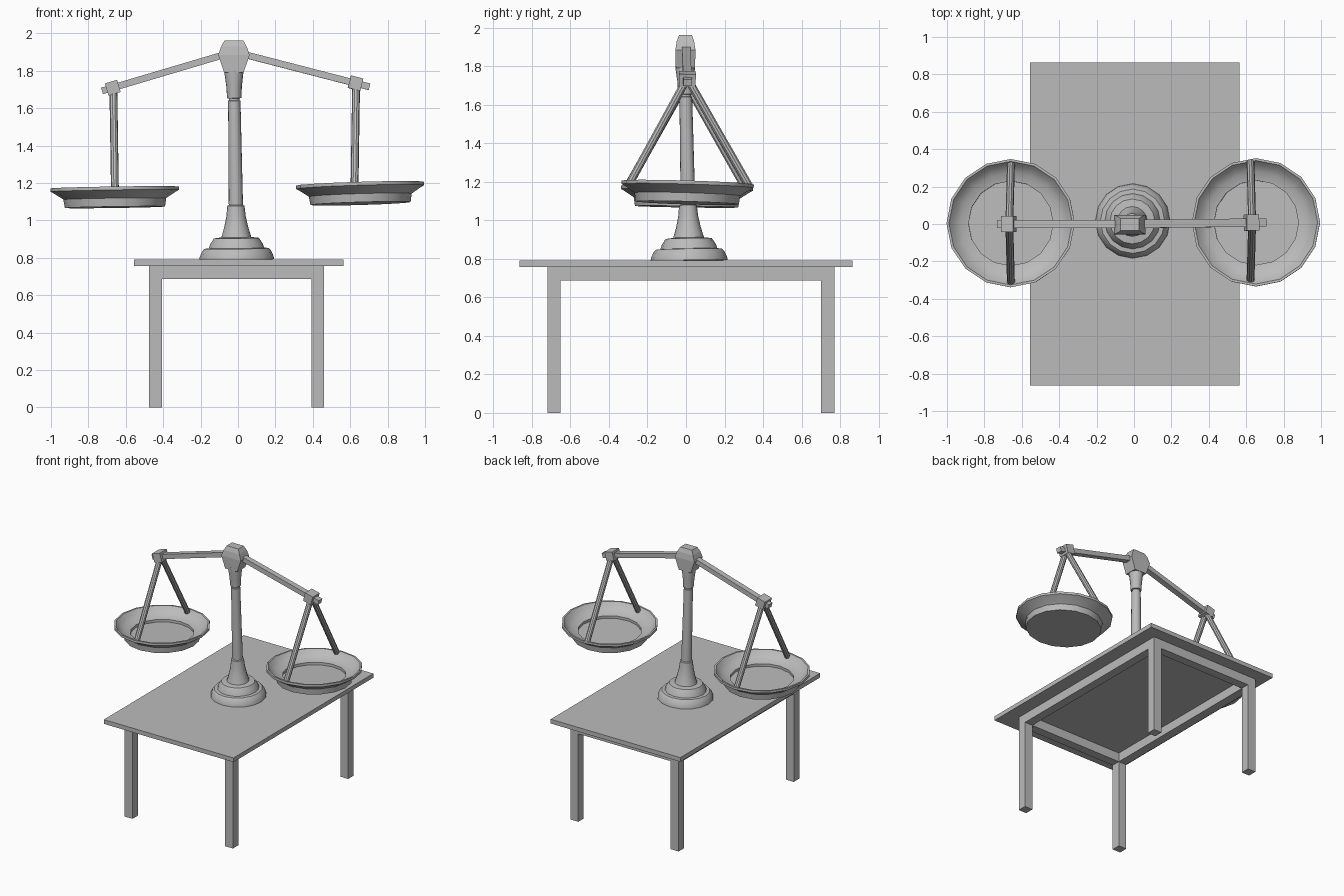
import bpy, bmesh, math
from mathutils import Vector, Matrix

cube = bpy.data.objects.get("Cube")
if cube:
    bpy.data.objects.remove(cube, do_unlink=True)

grey = bpy.data.materials.new("plain grey")
grey.use_nodes = True
grey.diffuse_color = (0.5, 0.5, 0.5, 1)
grey.node_tree.nodes["Principled BSDF"].inputs["Base Color"].default_value = (0.5, 0.5, 0.5, 1)


def finish(name, bm, matrix=None, smooth=False):
    if matrix is not None:
        bm.transform(matrix)
    bmesh.ops.recalc_face_normals(bm, faces=bm.faces)
    mesh = bpy.data.meshes.new(name)
    bm.to_mesh(mesh)
    bm.free()
    mesh.materials.append(grey)
    if smooth:
        mesh.shade_smooth()
        mesh.set_sharp_from_angle(angle=math.radians(30))
    obj = bpy.data.objects.new(name, mesh)
    bpy.context.collection.objects.link(obj)
    return obj


def along(start, end):
    """Matrix with z running from start towards end, placed at start."""
    d = Vector(end) - Vector(start)
    return Matrix.Translation(start) @ Vector((0, 0, 1)).rotation_difference(d).to_matrix().to_4x4()


def box(name, lo, hi, matrix=None):
    bm = bmesh.new()
    bmesh.ops.create_cube(bm, size=1)
    lo, hi = Vector(lo), Vector(hi)
    bm.transform(Matrix.Translation((lo + hi) / 2) @ Matrix.Diagonal((*(hi - lo), 1)))
    return finish(name, bm, matrix)


def lathe(name, profile, matrix, sides=16):
    """Spin (radius, height) points that begin and end on the axis."""
    bm = bmesh.new()
    verts = [bm.verts.new((r, 0, z)) for r, z in profile]
    edges = [bm.edges.new(pair) for pair in zip(verts, verts[1:])]
    bmesh.ops.spin(bm, geom=verts + edges, cent=(0, 0, 0), axis=(0, 0, 1),
                   angle=math.tau, steps=sides, use_merge=True)
    bmesh.ops.remove_doubles(bm, verts=bm.verts, dist=1e-4)
    return finish(name, bm, matrix, smooth=True)


def rod(name, start, end, radius, sides=10):
    length = (Vector(end) - Vector(start)).length
    return lathe(name, [(0, 0), (radius, 0), (radius, length), (0, length)],
                 along(start, end), sides)


# Table
X0, X1, Y0, Y1 = -0.475, 0.46, -0.72, 0.77
T, UNDER, APRON = 0.068, 0.757, 0.687
box("table_top", (-0.555, -0.863, UNDER), (0.565, 0.863, 0.79))
for sx, x in (("right", X0), ("left", X1 - T)):
    for sy, y in (("front", Y0), ("back", Y1 - T)):
        box(f"{sy}_{sx}_leg", (x, y, 0), (x + T, y + T, UNDER))
    box(f"{sx}_apron", (x, Y0 + T, APRON), (x + T, Y1 - T, UNDER))
for sy, y in (("front", Y0), ("back", Y1 - T)):
    box(f"{sy}_apron", (X0 + T, y, APRON), (X1 - T, y + T, UNDER))

# Turned column, leaning slightly
column_profile = [
    (0, 0), (0.2, 0), (0.198, 0.015), (0.185, 0.045), (0.172, 0.06), (0.148, 0.062),
    (0.14, 0.085), (0.12, 0.115), (0.08, 0.12), (0.065, 0.17), (0.052, 0.23),
    (0.046, 0.288), (0.038, 0.292), (0.038, 0.31), (0.033, 0.85), (0.028, 0.852),
    (0.028, 0.862), (0.038, 0.864), (0.042, 0.93), (0.051, 1.0), (0.051, 1.02), (0, 1.02)]
lathe("column", column_profile, along((-0.007, 0.016, 0.79), (-0.022, -0.004, 1.79)))

# Faceted head on top of the column
bm = bmesh.new()
rings = []
for z, hx, hy in ((1.79, 0.052, 0.05), (1.885, 0.084, 0.052), (1.93, 0.068, 0.045), (1.962, 0.05, 0.033)):
    rings.append([bm.verts.new((sx * hx, sy * hy, z))
                  for sx, sy in ((-1, -1), (1, -1), (1, 1), (-1, 1))])
bm.faces.new(rings[0])
bm.faces.new(rings[-1])
for a, b in zip(rings, rings[1:]):
    for i in range(4):
        j = (i + 1) % 4
        bm.faces.new((a[i], a[j], b[j], b[i]))
finish("head", bm, Matrix.Translation((-0.022, -0.003, 0)))

# Beam arms, sleeves, hangers and pans
pan_profile = [
    (0, 0), (0.268, 0), (0.275, 0.045), (0.285, 0.052), (0.325, 0.078), (0.343, 0.088),
    (0.343, 0.106), (0.33, 0.106), (0.308, 0.078), (0.272, 0.054), (0.226, 0.044),
    (0.226, 0.024), (0, 0.024)]
HUB = Vector((-0.022, 0, 1.901))
# side, arm tip, sleeve distance from tip, hanger x, hanger y, pan centre, pan tilt
sides = (
    ("right", (-0.727, 0, 1.692), 0.06, -0.658, 0.0, (-0.658, 0.003, 1.07), -0.015),
    ("left", (0.703, 0.008, 1.714), 0.077, 0.623, 0.014, (0.655, 0.006, 1.09), -0.03))
for side, tip, inset, hx, hy, pan, tilt in sides:
    tip = Vector(tip)
    d = tip - HUB
    frame = along(HUB, tip)
    box(f"{side}_arm", (-0.018, -0.022, 0), (0.018, 0.022, d.length), frame)
    s = d.length - inset
    box(f"{side}_sleeve", (-0.034, -0.043, s - 0.034), (0.034, 0.043, s + 0.034), frame)
    top = HUB + d.normalized() * s
    for name, k in (("front", -1), ("back", 1)):
        rod(f"{side}_{name}_hanger", (top.x + 0.003, top.y + k * 0.008, top.z - 0.01),
            (hx, hy + k * 0.315, pan[2] + 0.085), 0.021)
    lathe(f"{side}_pan", pan_profile,
          Matrix.Translation(pan) @ Matrix.Rotation(tilt, 4, "Y") @ Matrix.Rotation(tilt, 4, "X"))
